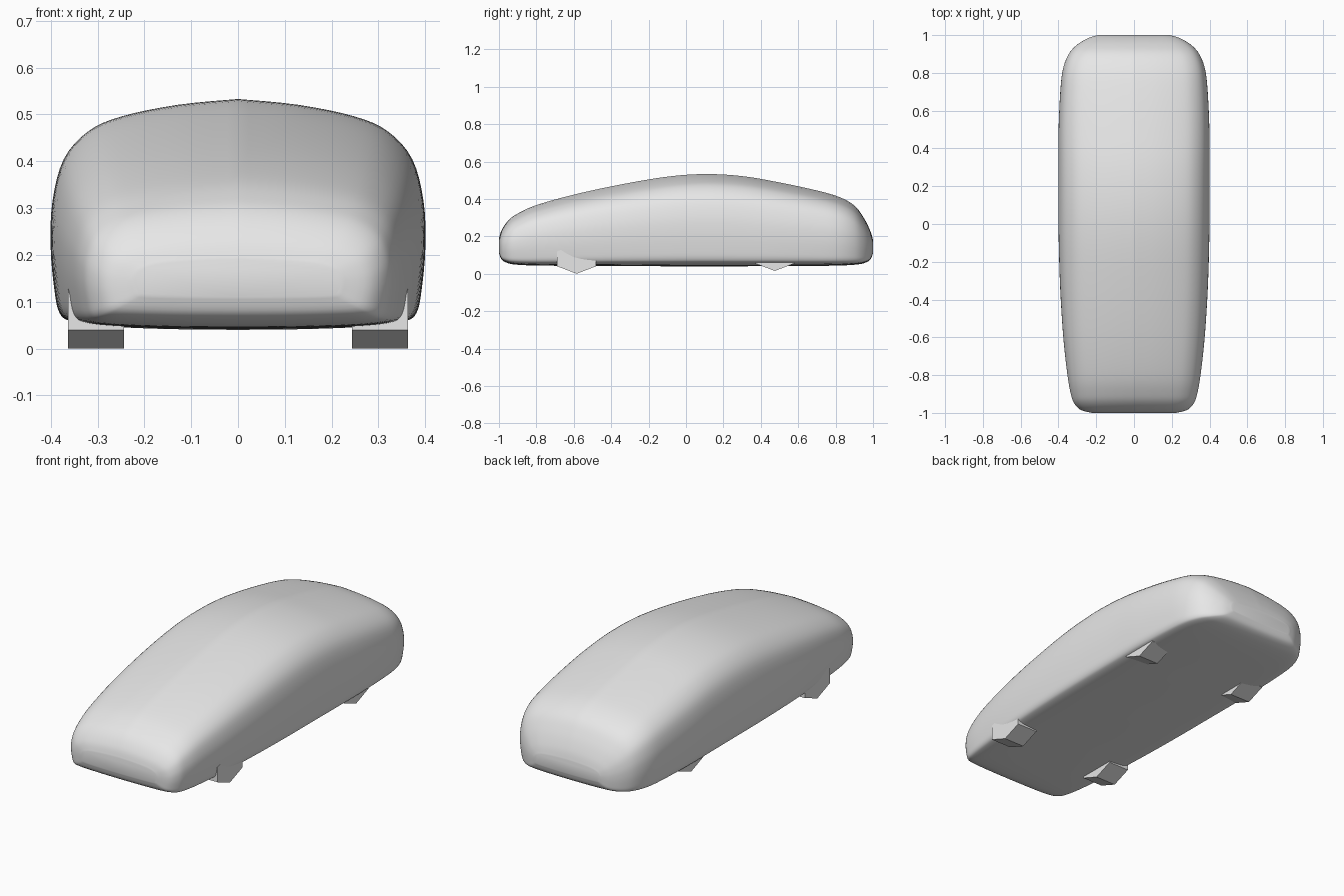
import bpy, bmesh, math

cube = bpy.data.objects.get("Cube")
if cube:
    bpy.data.objects.remove(cube)

grey = bpy.data.materials.new("light grey")
grey.use_nodes = True
grey.diffuse_color = (0.8, 0.8, 0.8, 1)
grey.node_tree.nodes["Principled BSDF"].inputs["Base Color"].default_value = (0.8, 0.8, 0.8, 1)


def make_object(name, bm):
    bmesh.ops.recalc_face_normals(bm, faces=bm.faces)
    mesh = bpy.data.meshes.new(name)
    bm.to_mesh(mesh)
    bm.free()
    mesh.materials.append(grey)
    obj = bpy.data.objects.new(name, mesh)
    bpy.context.collection.objects.link(obj)
    return obj


def spline(points, steps):
    """Smooth curve through the points."""
    out = []
    for i in range(len(points) - 1):
        p0, p1 = points[max(i - 1, 0)], points[i]
        p2, p3 = points[i + 1], points[min(i + 2, len(points) - 1)]
        for s in range(steps):
            t = s / steps
            out.append([b + 0.5 * t * (c - a + t * (2*a - 5*b + 4*c - d + t * (3*(b - c) + d - a)))
                        for a, b, c, d in zip(p0, p1, p2, p3)])
    return out + [list(points[-1])]


# Body stations: y, half width, underside height, roof height
stations = [
    (-1, .22, .11, .19), (-.985, .28, .075, .235), (-.95, .316, .056, .285),
    (-.9, .334, .048, .322), (-.8, .352, .044, .367), (-.6, .374, .042, .423),
    (-.35, .39, .041, .477), (-.1, .398, .04, .519), (.1, .4, .04, .533),
    (.3, .4, .04, .522), (.5, .399, .041, .488), (.7, .39, .042, .445),
    (.82, .376, .044, .41), (.9, .345, .048, .365), (.95, .3, .056, .3),
    (.985, .24, .075, .23), (1, .19, .11, .18)]

# Half cross-section from underside to roof, as fractions of width and height
section = [(0, 0), (.4, .004), (.75, .018), (.9, .04), (.955, .08), (.98, .18),
           (1, .37), (.99, .56), (.93, .74), (.8, .86), (.62, .925), (.32, .975), (0, 1)]

half = spline(section, 4)
ring = half + [[-x, z] for x, z in half[-2:0:-1]]

bm = bmesh.new()
loops = [[bm.verts.new((x * w, y, low + z * (high - low))) for x, z in ring]
         for y, w, low, high in spline(stations, 5)]
n = len(ring)
for a, b in zip(loops, loops[1:]):
    for i in range(n):
        bm.faces.new((a[i], a[(i + 1) % n], b[(i + 1) % n], b[i]))
bm.faces.new(loops[0])
bm.faces.new(loops[-1])
body = make_object("body", bm)
bpy.context.view_layer.objects.active = body
body.select_set(True)
bpy.ops.object.shade_smooth_by_angle(angle=math.radians(50))
body.select_set(False)


# Six-sided wheels standing on a corner
def wheel(name, side, y, z):
    bm = bmesh.new()
    rims = []
    for x in (.243, .363):
        rims.append([bm.verts.new((side * x, y + .12 * math.sin(k * math.pi / 3),
                                   z - .08 * math.cos(k * math.pi / 3))) for k in range(6)])
    for rim in rims:
        bm.faces.new(rim)
    for k in range(6):
        j = (k + 1) % 6
        bm.faces.new((rims[0][k], rims[0][j], rims[1][j], rims[1][k]))
    make_object(name, bm)


for side, label in ((1, "left"), (-1, "right")):
    wheel("front_wheel_" + label, side, -.585, .08)
    wheel("rear_wheel_" + label, side, .475, .095)
